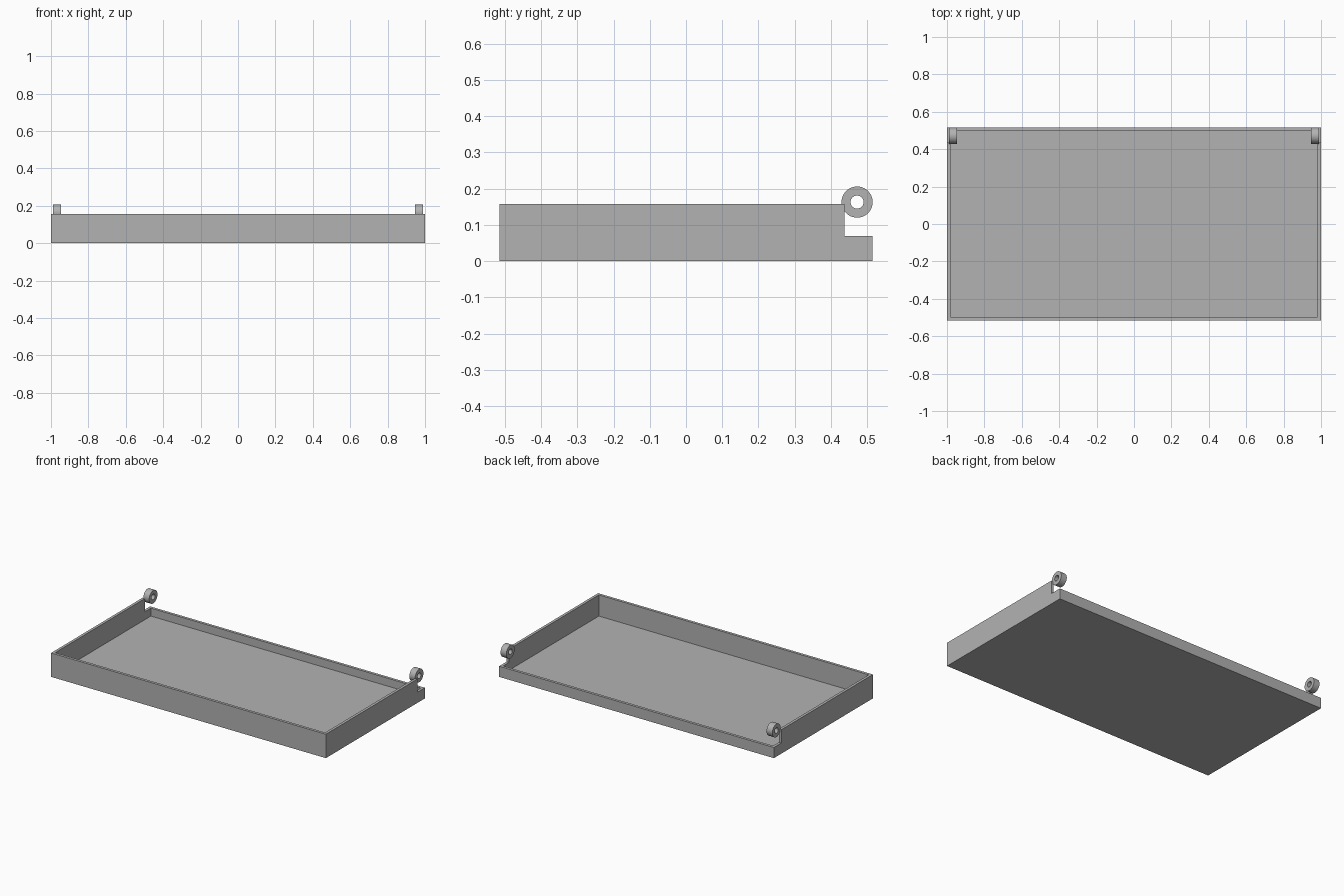
import bpy, bmesh
from math import cos, sin, tau

cube = bpy.data.objects.get("Cube")
if cube:
    bpy.data.objects.remove(cube, do_unlink=True)

HALF_X, HALF_Y = 1.0, 0.515
WALL, FLOOR = 0.018, 0.018
HEIGHT, BACK_HEIGHT, NOTCH_Y = 0.157, 0.07, 0.437

grey = bpy.data.materials.new("plain grey")
grey.use_nodes = True
colour = (0.448, 0.448, 0.448, 1)
grey.diffuse_color = colour
grey.node_tree.nodes["Principled BSDF"].inputs["Base Color"].default_value = colour


def extrude_x(name, faces, x0, x1):
    """Extrude flat (y, z) polygons from x0 to x1 into a closed solid."""
    bm = bmesh.new()
    for poly in faces:
        bm.faces.new([bm.verts.new((x0, y, z)) for y, z in poly])
    bmesh.ops.remove_doubles(bm, verts=bm.verts, dist=1e-5)
    caps = bm.faces[:]
    out = bmesh.ops.extrude_face_region(bm, geom=caps, use_keep_orig=True)
    moved = [g for g in out["geom"] if isinstance(g, bmesh.types.BMVert)]
    bmesh.ops.translate(bm, verts=moved, vec=(x1 - x0, 0, 0))
    bmesh.ops.recalc_face_normals(bm, faces=bm.faces)
    mesh = bpy.data.meshes.new(name)
    bm.to_mesh(mesh)
    bm.free()
    mesh.materials.append(grey)
    obj = bpy.data.objects.new(name, mesh)
    bpy.context.collection.objects.link(obj)
    return obj


def activate(obj):
    bpy.ops.object.select_all(action='DESELECT')
    obj.select_set(True)
    bpy.context.view_layer.objects.active = obj


# Tray: stepped side profile, hollowed from above
profile = [(-HALF_Y, 0), (HALF_Y, 0), (HALF_Y, BACK_HEIGHT),
           (NOTCH_Y, BACK_HEIGHT), (NOTCH_Y, HEIGHT), (-HALF_Y, HEIGHT)]
tray = extrude_x("tray", [profile], -HALF_X, HALF_X)
iy, ix = HALF_Y - WALL, HALF_X - WALL
cavity = extrude_x("cavity_cutter",
                   [[(-iy, FLOOR), (iy, FLOOR), (iy, 0.3), (-iy, 0.3)]], -ix, ix)
cavity.hide_render = True
activate(tray)
cut = tray.modifiers.new("hollow", 'BOOLEAN')
cut.operation, cut.solver, cut.object = 'DIFFERENCE', 'EXACT', cavity
bpy.ops.object.modifier_apply(modifier=cut.name)
bpy.data.objects.remove(cavity, do_unlink=True)

# Hinge rings at the back ends of the side walls
SIDES, RING_Y, RING_Z, OUTER, INNER = 40, 0.472, 0.163, 0.043, 0.018


def rim(radius, i):
    a = tau * (i % SIDES) / SIDES
    return RING_Y + radius * cos(a), RING_Z + radius * sin(a)


annulus = [[rim(OUTER, i), rim(OUTER, i + 1), rim(INNER, i + 1), rim(INNER, i)]
           for i in range(SIDES)]
for name, side in (("left_hinge_ring", 1), ("right_hinge_ring", -1)):
    ring = extrude_x(name, annulus, side * 0.947, side * 0.989)
    activate(ring)
    bpy.ops.object.shade_smooth_by_angle()
